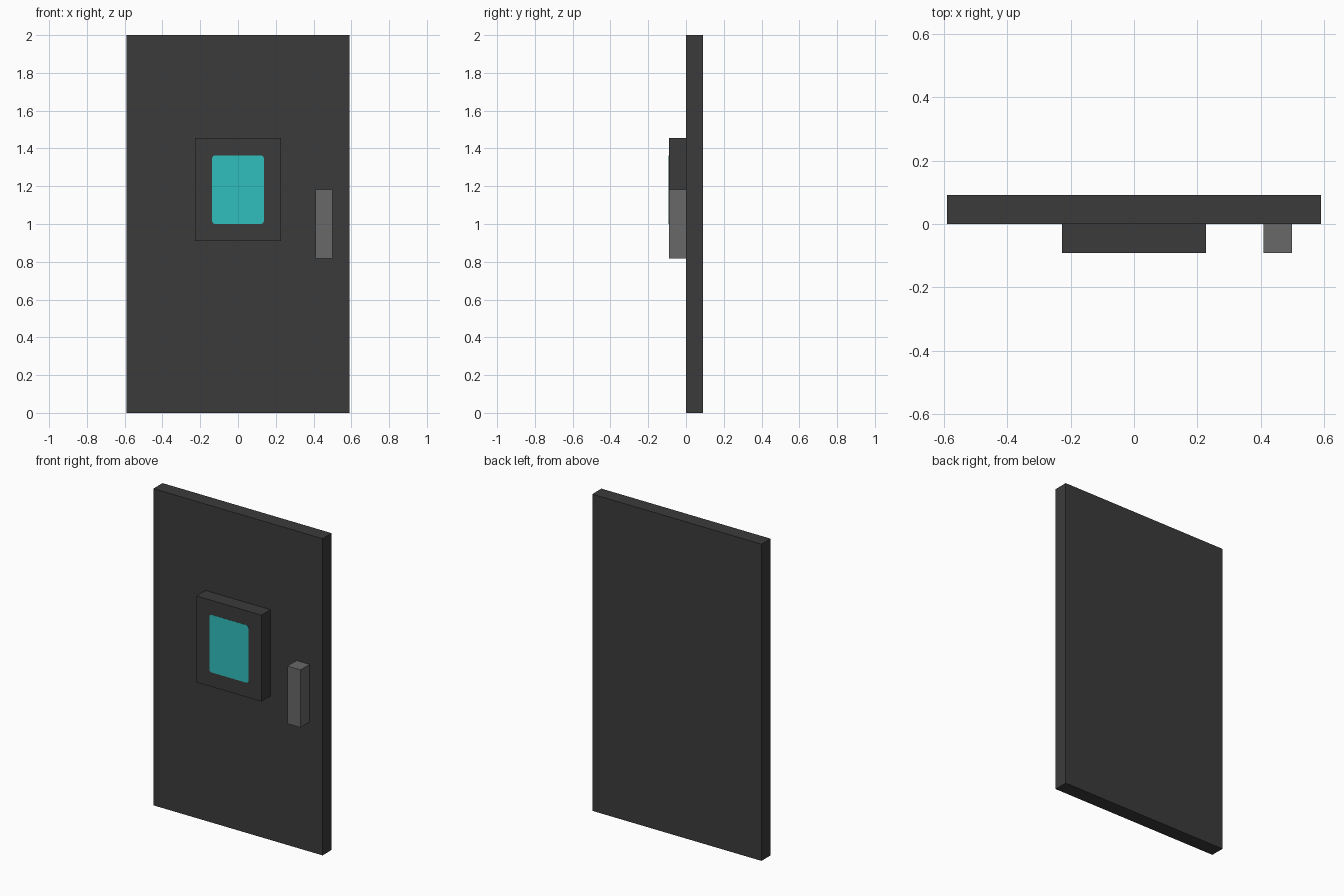
import bpy
import bmesh

cube = bpy.data.objects.get("Cube")
if cube:
    bpy.data.objects.remove(cube, do_unlink=True)

U = 2 / 22  # the door is laid out on a 13 x 22 module


def material(name, rgb):
    mat = bpy.data.materials.new(name)
    mat.use_nodes = True
    mat.diffuse_color = (*rgb, 1)
    mat.node_tree.nodes["Principled BSDF"].inputs["Base Color"].default_value = (*rgb, 1)
    return mat


def box(name, lo, hi, mat, corner=0):
    """Box between two corners; corner > 0 rounds its four front-to-back edges."""
    bm = bmesh.new()
    bmesh.ops.create_cube(bm, size=1)
    for v in bm.verts:
        v.co = [lo[i] + (v.co[i] + 0.5) * (hi[i] - lo[i]) for i in range(3)]
    if corner:
        edges = [e for e in bm.edges if abs(e.verts[0].co.y - e.verts[1].co.y) > 1e-5]
        bmesh.ops.bevel(bm, geom=edges, offset=corner, segments=2, profile=0.5,
                        affect='EDGES')
    mesh = bpy.data.meshes.new(name)
    bm.to_mesh(mesh)
    bm.free()
    mesh.materials.append(mat)
    obj = bpy.data.objects.new(name, mesh)
    bpy.context.collection.objects.link(obj)
    return obj


charcoal = material("charcoal", (0.044, 0.044, 0.044))
grey = material("grey metal", (0.138, 0.138, 0.138))
teal = material("teal glass", (0.028, 0.521, 0.509))

# Door slab
box("door_slab", (-6.5 * U, 0, 0), (6.5 * U, U, 2), charcoal)
# Raised window frame with its pane
box("window_frame", (-2.5 * U, -U, 10 * U), (2.5 * U, 0, 16 * U), charcoal)
box("window_pane", (-1.5 * U, -U - 0.001, 11 * U), (1.5 * U, -U, 15 * U), teal, 0.014)
# Handle on the door's left
box("door_handle", (4.5 * U, -U, 9 * U), (5.5 * U, 0, 13 * U), grey)
